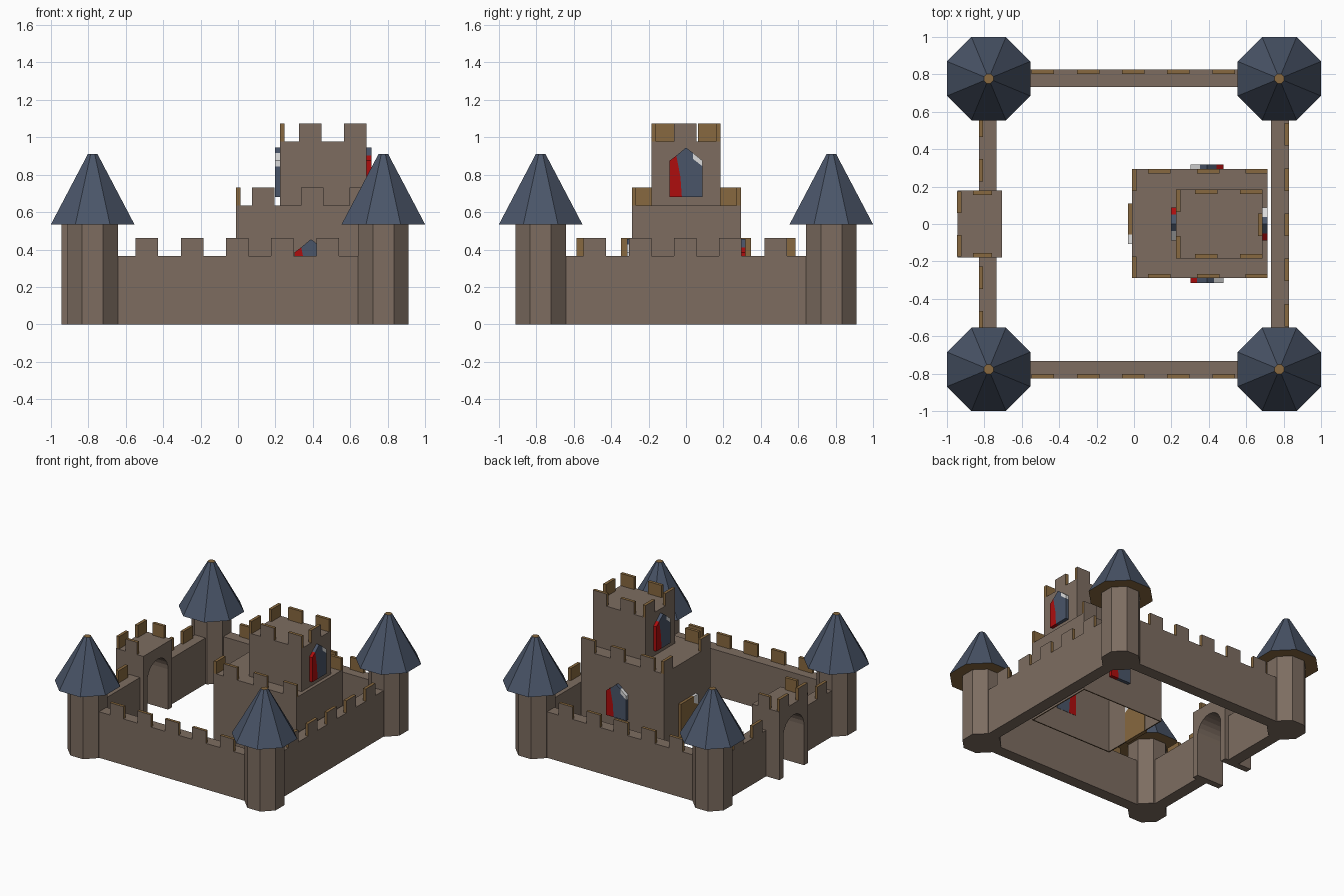
import bpy, bmesh, math
from mathutils import Vector, Matrix

if "Cube" in bpy.data.objects:
    bpy.data.objects.remove(bpy.data.objects["Cube"])

def mat(name, r, g, b):
    m = bpy.data.materials.new(name)
    m.diffuse_color = (r, g, b, 1)
    m.use_nodes = True
    m.node_tree.nodes["Principled BSDF"].inputs["Base Color"].default_value = m.diffuse_color
    return m

STONE, TRIM, ROOF, RED, WHITE = range(5)
MATS = [mat("stone", .205, .152, .118), mat("tan_trim", .245, .14, .05),
        mat("slate_blue", .068, .09, .138), mat("red", .42, .004, .004),
        mat("white", .72, .72, .72)]

def finish(bm, name):
    me = bpy.data.meshes.new(name)
    bm.to_mesh(me)
    bm.free()
    for m in MATS:
        me.materials.append(m)
    ob = bpy.data.objects.new(name, me)
    bpy.context.collection.objects.link(ob)
    return ob

def box(bm, x0, x1, y0, y1, z0, z1, mi=STONE):
    M = Matrix.Translation(((x0 + x1) / 2, (y0 + y1) / 2, (z0 + z1) / 2)) @ \
        Matrix.Diagonal((x1 - x0, y1 - y0, z1 - z0, 1))
    vs = bmesh.ops.create_cube(bm, size=1, matrix=M)["verts"]
    faces = list({f for v in vs for f in v.link_faces})
    for f in faces:
        f.material_index = mi
    return faces

def merlons(bm, side, plane, centres, z, w=.12, h=.097, t=.024):
    """Thin battlements along one edge: stone outside, tan elsewhere."""
    s = 1 if side[0] == '+' else -1
    a, b = sorted((plane, plane - s * t))
    out = Vector((s, 0, 0) if side[1] == 'x' else (0, s, 0))
    for c in centres:
        lo, hi = c - w / 2, c + w / 2
        r = (a, b, lo, hi) if side[1] == 'x' else (lo, hi, a, b)
        for f in box(bm, *r, z, z + h, TRIM):
            f.normal_update()
            if f.normal.dot(out) > .9:
                f.material_index = STONE

def prism(bm, pts, M, depth, mi):
    """Extrude a (u, v) outline along local w, placed by M."""
    lo = [bm.verts.new(M @ Vector((u, v, 0))) for u, v in pts]
    hi = [bm.verts.new(M @ Vector((u, v, depth))) for u, v in pts]
    n = len(pts)
    faces = [bm.faces.new(hi), bm.faces.new(lo[::-1])]
    faces += [bm.faces.new((lo[i], lo[(i + 1) % n], hi[(i + 1) % n], hi[i])) for i in range(n)]
    for f in faces:
        f.material_index = mi

def facing(origin, outward):
    """Frame with u to the viewer's right, v up, w outward."""
    w = Vector(outward)
    u = Vector((0, 0, 1)).cross(w)
    return Matrix.Translation(origin) @ Matrix((u, (0, 0, 1), w)).transposed().to_4x4()

# Corner towers with eight-sided roofs
K = math.cos(math.pi / 8)
for sx, nx in ((-1, "left"), (1, "right")):
    for sy, ny in ((-1, "front"), (1, "back")):
        for part, r1, r2, z0, z1 in (("tower", .135, .135, 0, .54), ("roof", .223, .025, .535, .912)):
            bm = bmesh.new()
            M = Matrix.Translation((sx * .777, sy * .777, (z0 + z1) / 2)) @ Matrix.Rotation(math.pi / 8, 4, 'Z')
            bmesh.ops.create_cone(bm, cap_ends=True, segments=8, radius1=r1 / K,
                                  radius2=r2 / K, depth=z1 - z0, matrix=M)
            bm.normal_update()
            if part == "roof":
                for f in bm.faces:
                    f.material_index = TRIM if abs(f.normal.z) > .9 else ROOF
            finish(bm, f"{ny}_{nx}_{part}")

# Curtain walls
ROW = [-.487, -.245, -.004, .236, .48]
for s, n in ((-1, "front"), (1, "back")):
    bm = bmesh.new()
    y0, y1 = sorted((s * .733, s * .826))
    box(bm, -.67, .67, y0, y1, 0, .365)
    merlons(bm, '+y' if s > 0 else '-y', s * .826, ROW, .365)
    finish(bm, n + "_wall")
bm = bmesh.new()
box(bm, .733, .828, -.67, .67, 0, .365)
merlons(bm, '+x', .828, ROW, .365)
finish(bm, "right_wall")
bm = bmesh.new()
for s in (-1, 1):
    y0, y1 = sorted((s * .175, s * .67))
    box(bm, -.83, -.735, y0, y1, 0, .365)
merlons(bm, '-x', -.83, [-.525, -.287, .287, .525], .365)
finish(bm, "left_wall")

# Gatehouse with arched passage
bm = bmesh.new()
arch = [(.13 * math.cos(math.pi * i / 12), .32 + .13 * math.sin(math.pi * i / 12)) for i in range(13)]
outline = [(.18, 0), (.18, .54), (-.18, .54), (-.18, 0), (-.13, 0)] + arch[::-1] + [(.13, 0)]
prism(bm, outline, facing((-.705, 0, 0), (-1, 0, 0)), .24, STONE)
merlons(bm, '-x', -.945, [-.117, .117], .54, w=.115)
merlons(bm, '-y', -.18, [-.81], .54, w=.1)
merlons(bm, '+y', .18, [-.81], .54, w=.1)
bmesh.ops.recalc_face_normals(bm, faces=bm.faces)
finish(bm, "gatehouse")

# Keep, lower storey: open underneath with a tan rim
bm = bmesh.new()
faces = box(bm, -.01, .715, -.29, .293, 0, .635)
base = min(faces, key=lambda f: f.calc_center_median().z)
for f in bmesh.ops.inset_region(bm, faces=[base], thickness=.012)["faces"]:
    f.material_index = TRIM
bmesh.ops.delete(bm, geom=[base], context='FACES')
for side, p in (('-y', -.29), ('+y', .293)):
    merlons(bm, side, p, [.135, .397, .656], .635, w=.118)
merlons(bm, '-x', -.01, [-.232, .235], .635, w=.116)
finish(bm, "keep_lower")

# Keep, upper storey
bm = bmesh.new()
box(bm, .225, .688, -.185, .185, .63, .977)
for side, p in (('-y', -.185), ('+y', .185)):
    merlons(bm, side, p, [.387, .628], .977)
merlons(bm, '-x', .225, [-.125, .125], .977)
merlons(bm, '+x', .688, [-.004], .977)
finish(bm, "keep_upper")

# Pointed windows: red left strip, blue body, white corner
RED_P = [(-.088, 0), (-.022, 0), (-.03, .11), (-.052, .222), (-.088, .195)]
WHITE_P = [(.037, .237), (.037, .205), (.088, .165), (.088, .195)]
BLUE_P = [(-.022, 0), (.088, 0), (.088, .165), (.037, .205), (.037, .237),
          (0, .265), (-.052, .222), (-.03, .11)]
for n, o, d in (("right_window", (.686, 0, .68), (1, 0, 0)),
                ("left_window", (.227, 0, .68), (-1, 0, 0)),
                ("front_window", (.39, -.288, .19), (0, -1, 0)),
                ("back_window", (.39, .291, .19), (0, 1, 0))):
    bm = bmesh.new()
    for pts, mi in ((RED_P, RED), (BLUE_P, ROOF), (WHITE_P, WHITE)):
        prism(bm, pts, facing(o, d), .028, mi)
    finish(bm, n)

# Keep door: tan panel with white upper corner
bm = bmesh.new()
M = facing((-.008, 0, 0), (-1, 0, 0))
prism(bm, [(-.11, 0), (.108, 0), (.108, .25), (.055, .28), (.055, .33), (-.11, .33)], M, .024, TRIM)
prism(bm, [(.055, .28), (.108, .25), (.108, .33), (.055, .33)], M, .024, WHITE)
finish(bm, "keep_door")
